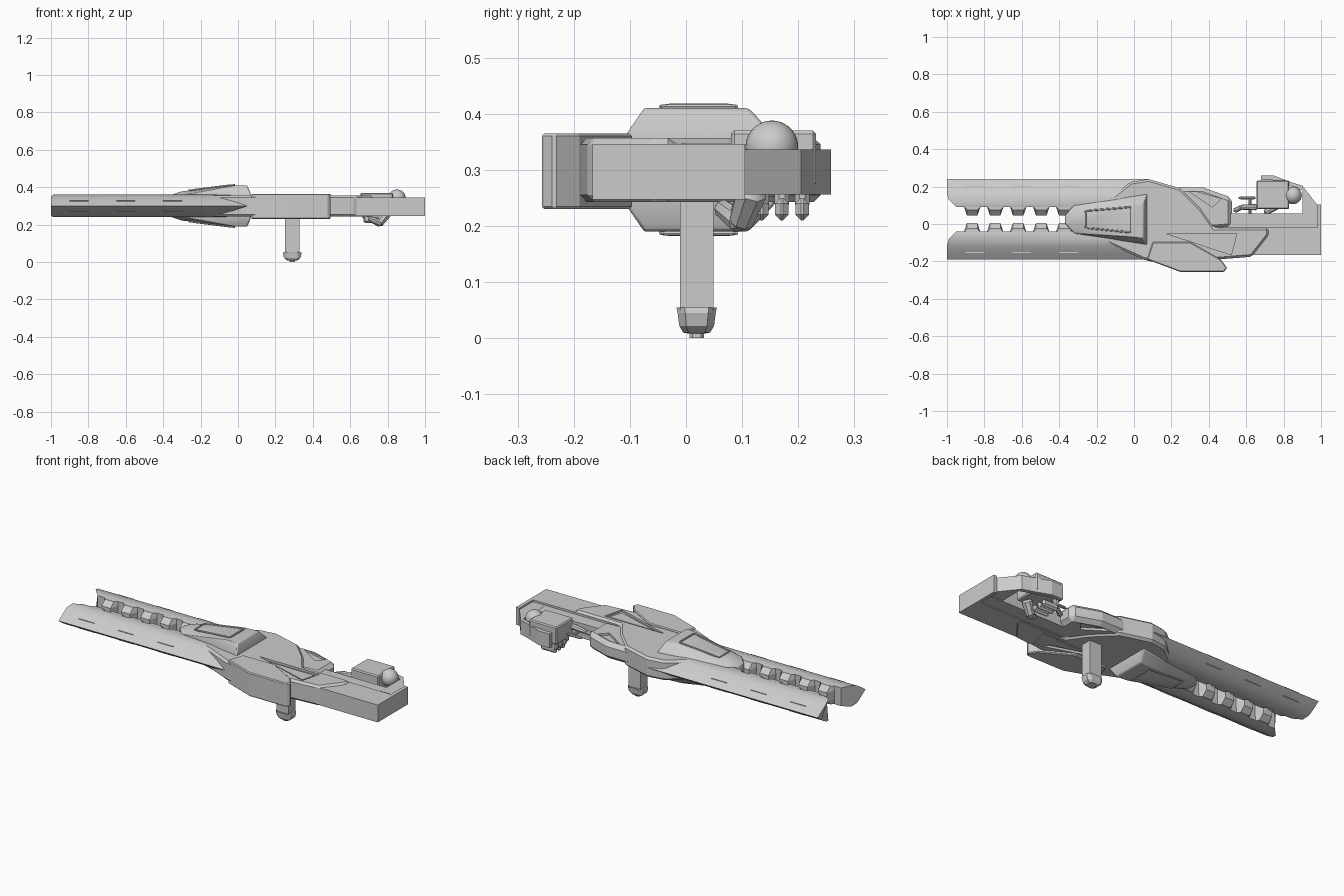
import bpy, bmesh, math
from mathutils import Vector

if "Cube" in bpy.data.objects:
    bpy.data.objects.remove(bpy.data.objects["Cube"])

MID_Y, MID_Z = 0.025, 0.30      # symmetry lines of the barrel and the body


def finish(name, bm, bevel=0, segs=1, smooth=False):
    bmesh.ops.recalc_face_normals(bm, faces=bm.faces)
    me = bpy.data.meshes.new(name)
    bm.to_mesh(me)
    bm.free()
    ob = bpy.data.objects.new(name, me)
    bpy.context.collection.objects.link(ob)
    if bevel:
        m = ob.modifiers.new("bevel", 'BEVEL')
        m.width, m.segments, m.limit_method = bevel, segs, 'ANGLE'
    if smooth:
        for o in bpy.context.selected_objects:
            o.select_set(False)
        ob.select_set(True)
        bpy.context.view_layer.objects.active = ob
        bpy.ops.object.shade_smooth_by_angle(angle=math.radians(35))
    return ob


def loft(name, rings, **kw):
    """Closed skin through rings of equal point count."""
    bm = bmesh.new()
    vs = [[bm.verts.new(p) for p in r] for r in rings]
    for a, b in zip(vs, vs[1:]):
        for i in range(len(a)):
            j = (i + 1) % len(a)
            bm.faces.new((a[i], a[j], b[j], b[i]))
    bm.faces.new(vs[0])
    bm.faces.new(vs[-1])
    return finish(name, bm, **kw)


def slab(name, pts, z0, z1, **kw):
    return loft(name, [[(x, y, z) for x, y in pts] for z in (z0, z1)], **kw)


def box(name, lo, hi, **kw):
    (a, b, c), (d, e, f) = lo, hi
    return slab(name, [(a, b), (d, b), (d, e), (a, e)], c, f, **kw)


def hull(name, pts, **kw):
    bm = bmesh.new()
    for p in pts:
        bm.verts.new(p)
    bmesh.ops.convex_hull(bm, input=bm.verts)
    bmesh.ops.dissolve_limit(bm, angle_limit=0.02, verts=bm.verts, edges=bm.edges)
    return finish(name, bm, **kw)


def rod(name, a, b, r, r2=None):
    a, b = Vector(a), Vector(b)
    q = (b - a).to_track_quat('Z', 'Y')
    r2 = r2 or r
    rings = []
    for t, s in ((0, .6), (.12, 1), (.88, 1), (1, .6)):
        rad = (r + (r2 - r) * t) * s
        rings.append([a.lerp(b, t) + q @ Vector((rad * math.cos(k * math.pi / 4), rad * math.sin(k * math.pi / 4), 0))
                      for k in range(8)])
    return loft(name, rings, smooth=True)


def recess(target, pts, z, depth=0.012):
    """Cut a sunken panel into the top at z and the matching underside."""
    for s in (1, -1):
        zc = MID_Z + s * (z - MID_Z)
        cut = slab(target.name + "_cutter", pts, zc - depth, zc + depth)
        cut.hide_render = True
        cut.hide_viewport = False
        cut.display_type = 'WIRE'
        m = target.modifiers.new("panel", 'BOOLEAN')
        m.operation, m.object, m.solver = 'DIFFERENCE', cut, 'EXACT'


# Two wedge-edged toothed rails, mirrored across the barrel line
section = [(.215, 0), (.18, .025), (.14, .049), (.105, .06), (.065, .052)]
section += [(y, -z) for y, z in section[:0:-1]]
for side, label in ((1, "upper"), (-1, "lower")):
    def start(d):
        return -1 + max(0, .115 - d)
    rings = [[(start(d), MID_Y + side * d, MID_Z + z) for d, z in section],
             [(-.12, MID_Y + side * d, MID_Z + z) for d, z in section],
             [(.06 + .02 * (d > .2), MID_Y + side * d, MID_Z + z * 1.05) for d, z in section]]
    loft(label + "_rail", rings, smooth=True)
    for k in range(5):
        x = -.865 + k * .123
        prof = [(x - .045, .07), (x - .028, .02), (x + .028, .02), (x + .045, .07)]
        rings = []
        for z, pull in ((-.052, .03), (-.025, 0), (.025, 0), (.052, .03)):
            rings.append([(px, MID_Y + side * (d + (pull if d < .05 else 0)), MID_Z + z) for px, d in prof])
        loft(label + "_rail_tooth", rings)
    # slim slots along the wedge
    for k in range(3):
        x = -.85 + k * .25
        for s in (1, -1):
            box(label + "_rail_slot", (x - .05, MID_Y + side * .176 - .004, MID_Z + s * .026 - .002),
                (x + .05, MID_Y + side * .176 + .004, MID_Z + s * .026 + .002))

# Swollen pod above and below the rails
pod_pts = []
for s in (1, -1):
    pod_pts += [(x, y, MID_Z + s * z) for x, y, z in (
        (-.37, .005, .055), (-.37, .045, .055), (-.32, .10, .055), (-.32, -.05, .055),
        (.07, .16, .06), (.07, -.11, .06), (-.30, .055, .078), (-.30, -.005, .078),
        (-.02, .105, .11), (-.02, -.068, .11), (.05, .112, .11), (.05, -.075, .11))]
pod = hull("pod", pod_pts, bevel=.006, segs=2, smooth=True)

# Raised frame around the pod panel
for s in (1, -1):
    inner = [(-.26, .07, .083), (-.26, -.02, .083), (-.02, -.045, .113), (-.02, .09, .113)]
    for i in range(4):
        a, b = inner[i], inner[(i + 1) % 4]
        rod("pod_panel_frame", (a[0], a[1], MID_Z + s * a[2]), (b[0], b[1], MID_Z + s * b[2]), .005)

# Main receiver
body = slab("receiver", [(-.15, -.10), (.05, -.19), (.09, -.20), (.47, -.188), (.63, -.175), (.72, -.06),
                         (.72, -.02), (.43, -.02), (.36, .08), (.25, .19), (.08, .24), (-.02, .225), (-.15, .12)],
            .243, .357, bevel=.012)
recess(body, [(.17, -.05), (.55, -.05), (.52, -.165)], .357)
slab("panel_inlay", [(.24, -.065), (.53, -.065), (.508, -.145)], .249, .351)
wing = slab("receiver_wing", [(.08, .238), (.19, .195), (.37, .195), (.525, .14), (.525, -.02), (.40, -.03), (.2, .05)],
            .252, .348, bevel=.022)
recess(wing, [(.30, .17), (.34, .17), (.465, .135), (.42, .09)], .348)

# Side plate
slab("side_plate", [(.07, -.19), (.25, -.257), (.48, -.257), (.498, -.235), (.465, -.19), (.30, -.096), (.10, -.096)],
     .23, .365, bevel=.005)

# Stock with the guard that wraps round the hand
slab("stock", [(.45, -.167), (1, -.167), (1, .105), (.98, .105), (.98, -.02), (.45, -.02)], .247, .346)
slab("grip_bar", [(.43, -.03), (.98, -.03), (.98, .055), (.43, .055)], .252, .335)
slab("hand_guard", [(.90, .0), (.982, .0), (.982, .10), (.90, .205), (.85, .22), (.75, .258), (.68, .258),
                    (.68, .235), (.74, .235), (.84, .20), (.90, .18)], .256, .336)

# Hand holding the grip
box("palm", (.655, .08, .27), (.83, .232, .37), bevel=.006)
bm = bmesh.new()
bmesh.ops.create_uvsphere(bm, u_segments=24, v_segments=14, radius=.047)
bmesh.ops.translate(bm, verts=bm.verts, vec=(.85, .153, .341))
finish("wrist_ball", bm, smooth=True)
for y in (.135, .171, .207):
    box("finger", (.665, y - .013, .23), (.70, y + .013, .345), bevel=.008)
    box("fingertip", (.67, y - .012, .21), (.77, y + .012, .25), bevel=.01)
rod("thumb_base", (.80, .12, .27), (.75, .095, .20), .03, .022)
rod("thumb_tip", (.765, .10, .205), (.70, .06, .235), .022, .016)
rod("index_base", (.66, .09, .325), (.57, .09, .315), .017, .014)
rod("index_tip", (.575, .09, .315), (.535, .07, .30), .013)
rod("trigger", (.62, .05, .30), (.62, .14, .30), .008)
rod("trigger_bar", (.56, .14, .30), (.65, .14, .30), .008)

# Foregrip with stepped cap
box("foregrip", (.252, -.011, .05), (.328, .049, .30))
cap = [(.047, .036, .055), (.050, .034, .045), (.044, .031, .022), (.030, .024, .010), (.014, .013, .008), (.014, .013, 0)]
loft("foregrip_cap", [[(.29 + sx * a, .019 + sy * b, z) for sx, sy in
                       ((-1, -.6), (-.6, -1), (.6, -1), (1, -.6), (1, .6), (.6, 1), (-.6, 1), (-1, .6))]
                      for a, b, z in cap])
